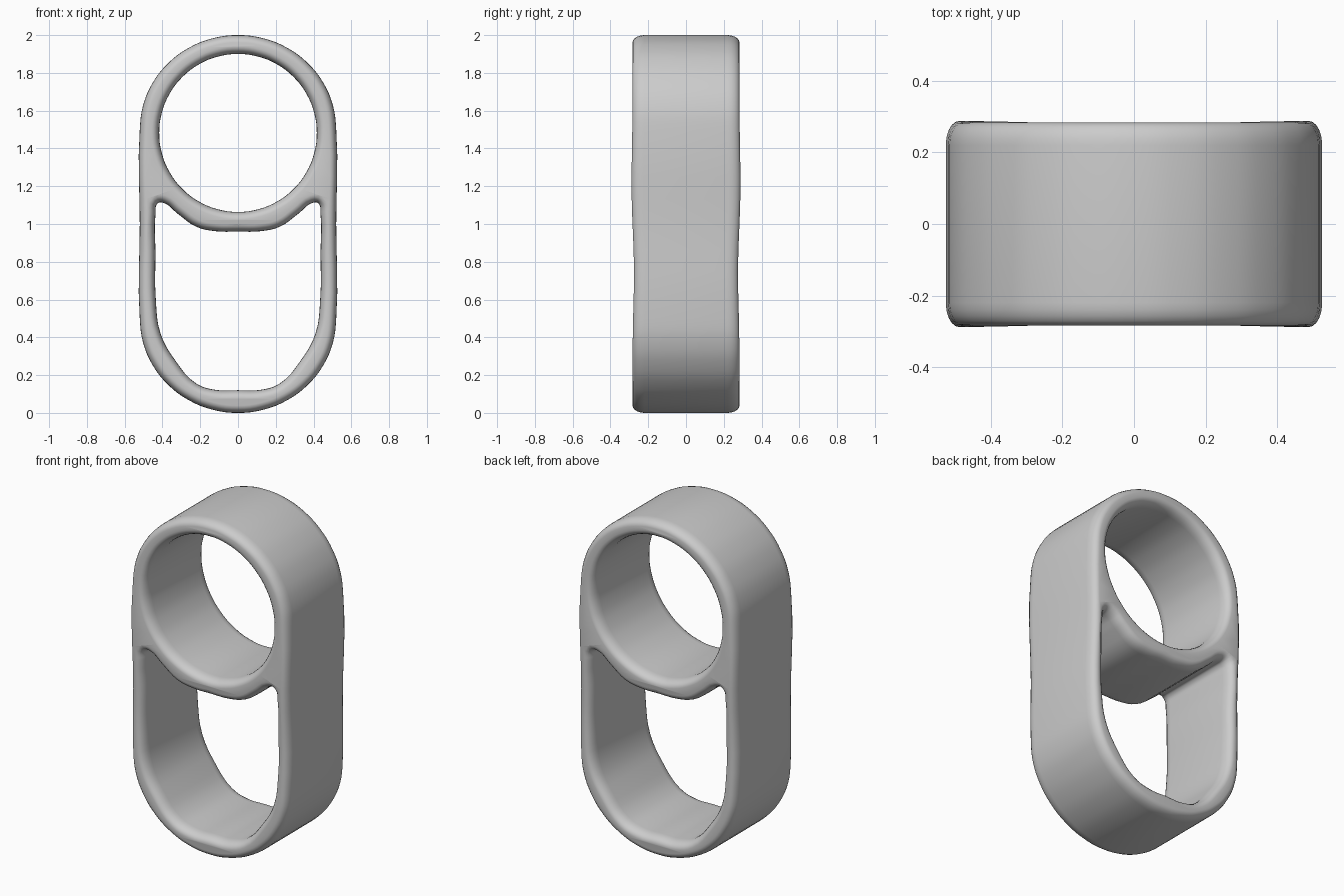
import bpy
import math

cube = bpy.data.objects.get("Cube")
if cube:
    bpy.data.objects.remove(cube, do_unlink=True)

BEVEL = 0.039       # rounding of the rims, in the front plane
FLAT = 0.22         # half depth of the straight walls
RIM = 0.063         # depth of the rounded rims


def arc(cx, cz, rx, rz, start, end, steps):
    angles = [math.radians(start + (end - start) * i / steps) for i in range(steps + 1)]
    return [(cx + rx * math.cos(a), cz + rz * math.sin(a)) for a in angles]


def add_loop(curve, points):
    spline = curve.splines.new("BEZIER")
    spline.bezier_points.add(len(points) - 1)
    for bp, (x, z) in zip(spline.bezier_points, points):
        bp.co = (x, z, 0)
        bp.handle_left_type = bp.handle_right_type = "AUTO"
    spline.use_cyclic_u = True


curve = bpy.data.curves.new("ring_profile", "CURVE")
curve.dimensions = "2D"
curve.fill_mode = "BOTH"
curve.resolution_u = 4
curve.extrude = FLAT
curve.bevel_depth = BEVEL
curve.bevel_resolution = 4
curve.offset = -BEVEL

# Outer stadium outline
add_loop(curve, arc(0, 1.5, 0.52, 0.5, 0, 180, 12) + [(-0.52, 1.0)]
         + arc(0, 0.5, 0.52, 0.5, 180, 360, 12) + [(0.52, 1.0)])

# Round upper opening
add_loop(curve, arc(0, 1.482, 0.417, 0.418, 0, 345, 23))

# Lower opening, with its top following the curved divider
half = [(0.12, 0.122), (0.22, 0.155), (0.33, 0.275), (0.41, 0.42), (0.435, 0.6),
        (0.437, 0.85), (0.437, 1.05), (0.425, 1.11), (0.395, 1.112),
        (0.32, 1.055), (0.22, 0.985), (0.12, 0.962)]
add_loop(curve, [(0, 0.12)] + half + [(0, 0.96)] + [(-x, z) for x, z in reversed(half)])

# Turn the profile into an upright mesh
source = bpy.data.objects.new("ring_profile", curve)
bpy.context.collection.objects.link(source)
bpy.context.view_layer.update()
depsgraph = bpy.context.evaluated_depsgraph_get()
mesh = bpy.data.meshes.new_from_object(source.evaluated_get(depsgraph))
bpy.data.objects.remove(source, do_unlink=True)
body = bpy.data.objects.new("double_loop_body", mesh)
bpy.context.collection.objects.link(body)

# Stretch the rims in depth and let them swell slightly beside the divider
for v in mesh.vertices:
    x, z, d = v.co
    depth = abs(d)
    if depth > FLAT:
        depth = FLAT + (depth - FLAT) / BEVEL * RIM
    swell = 0.006 * (x / 0.5) ** 2 * math.exp(-((z - 1.2) / 0.25) ** 2)
    waist = 0.008 * math.exp(-((z - 0.75) / 0.25) ** 2)
    depth *= 1 + (swell - waist) / 0.28
    v.co = (x, -math.copysign(depth, d), z)

grey = bpy.data.materials.new("plain_grey")
grey.use_nodes = True
colour = (0.6, 0.6, 0.6, 1)
grey.diffuse_color = colour
grey.node_tree.nodes["Principled BSDF"].inputs["Base Color"].default_value = colour
mesh.materials.clear()
mesh.materials.append(grey)

# Weld seams and smooth the surface
bpy.context.view_layer.objects.active = body
body.select_set(True)
bpy.ops.object.mode_set(mode="EDIT")
bpy.ops.mesh.select_all(action="SELECT")
bpy.ops.mesh.remove_doubles(threshold=0.0005)
bpy.ops.mesh.normals_make_consistent(inside=False)
bpy.ops.object.mode_set(mode="OBJECT")
bpy.ops.object.shade_smooth_by_angle(angle=math.radians(40))
